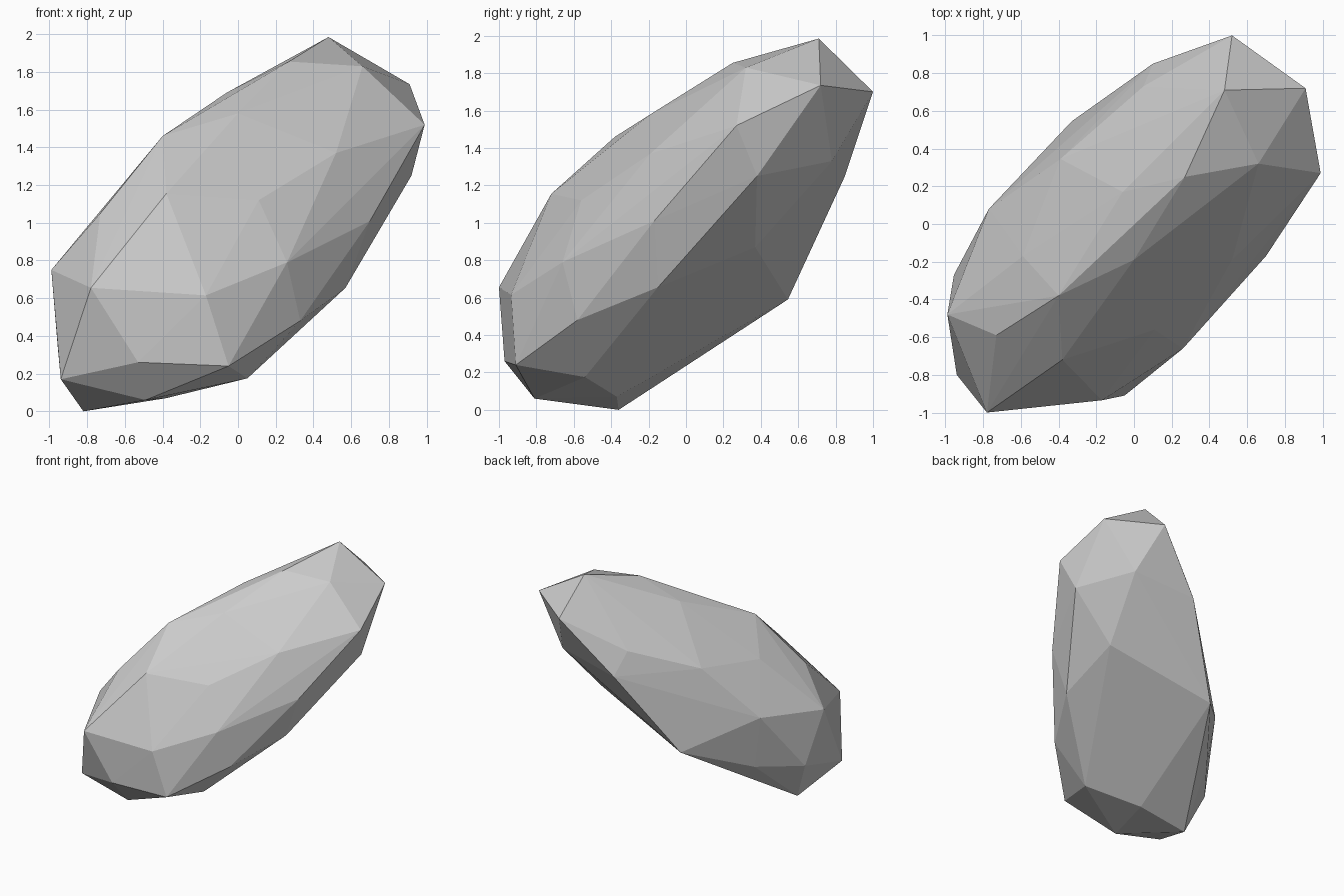
import bpy
import bmesh
from mathutils import Vector

# Remove only the default object
default_cube = bpy.data.objects.get("Cube")
if default_cube:
    bpy.data.objects.remove(default_cube, do_unlink=True)


def flat_material(name, colour):
    """Create a matte single-colour material."""
    material = bpy.data.materials.new(name)
    material.use_nodes = True
    material.diffuse_color = colour
    shader = next(node for node in material.node_tree.nodes
                  if node.type == 'BSDF_PRINCIPLED')
    shader.inputs["Base Color"].default_value = colour
    shader.inputs["Roughness"].default_value = 0.9
    return material


def faceted_stone(name, corner_groups, material):
    """Wrap a tight faceted skin around groups of stone corners."""
    bm = bmesh.new()
    for group in corner_groups:
        for corner in group:
            bm.verts.new(Vector(corner))
    hull = bmesh.ops.convex_hull(bm, input=bm.verts[:])
    # Discard corners swallowed by the skin
    unused = {item for key in ("geom_interior", "geom_unused")
              for item in hull[key] if isinstance(item, bmesh.types.BMVert)}
    bmesh.ops.delete(bm, geom=list(unused), context='VERTS')
    bmesh.ops.recalc_face_normals(bm, faces=bm.faces[:])
    for face in bm.faces:
        face.smooth = False
    mesh = bpy.data.meshes.new(name)
    bm.to_mesh(mesh)
    bm.free()
    mesh.materials.append(material)
    stone = bpy.data.objects.new(name, mesh)
    bpy.context.scene.collection.objects.link(stone)
    return stone


# Blunt foot of the leaning stone
foot = [
    (-.82, -.36, 0), (-.94, -.8, .17), (.05, -.54, .175),
    (-.05, -.91, .24), (-.53, -.97, .26), (-.49, -.81, .06),
    (-.38, -.37, .07), (-.78, -1, .655), (-.17, -.935, .615),
]

# Side facing left and back
back_side = [
    (-.99, -.48, .75), (-.955, -.27, .33), (-.77, .08, .83),
    (-.7, .06, .38), (-.59, -.17, 1.2), (-.39, .345, 1.26),
    (-.38, .45, .8), (-.33, .545, .59), (.05, .73, 1.44),
]

# Long upper face
upper_face = [
    (-.73, -.59, 1.05), (-.38, -.72, 1.155), (-.4, -.38, 1.46),
    (0, -.19, 1.58), (-.06, .17, 1.69), (.27, .25, 1.855),
    (.11, -.56, 1.12), (.52, -.19, 1.37), (.26, -.66, .79),
]

# Underside, sloping up from the foot
underside = [
    (-.38, .08, .33), (.06, 0, .46), (.09, .53, .83),
    (.555, .37, .87), (.33, -.58, .48), (.57, -.15, .655),
    (.7, -.17, 1.01), (.1, .85, 1.25), (.64, .78, 1.33),
]

# Pointed crown
crown = [
    (.48, .71, 1.985), (.91, .72, 1.735), (.99, .27, 1.52),
    (.92, .38, 1.25), (.52, 1, 1.7), (.66, .32, 1.83),
]

stone_grey = flat_material("stone grey", (0.6, 0.6, 0.6, 1))
faceted_stone("stone", (foot, back_side, upper_face, underside, crown),
              stone_grey)
